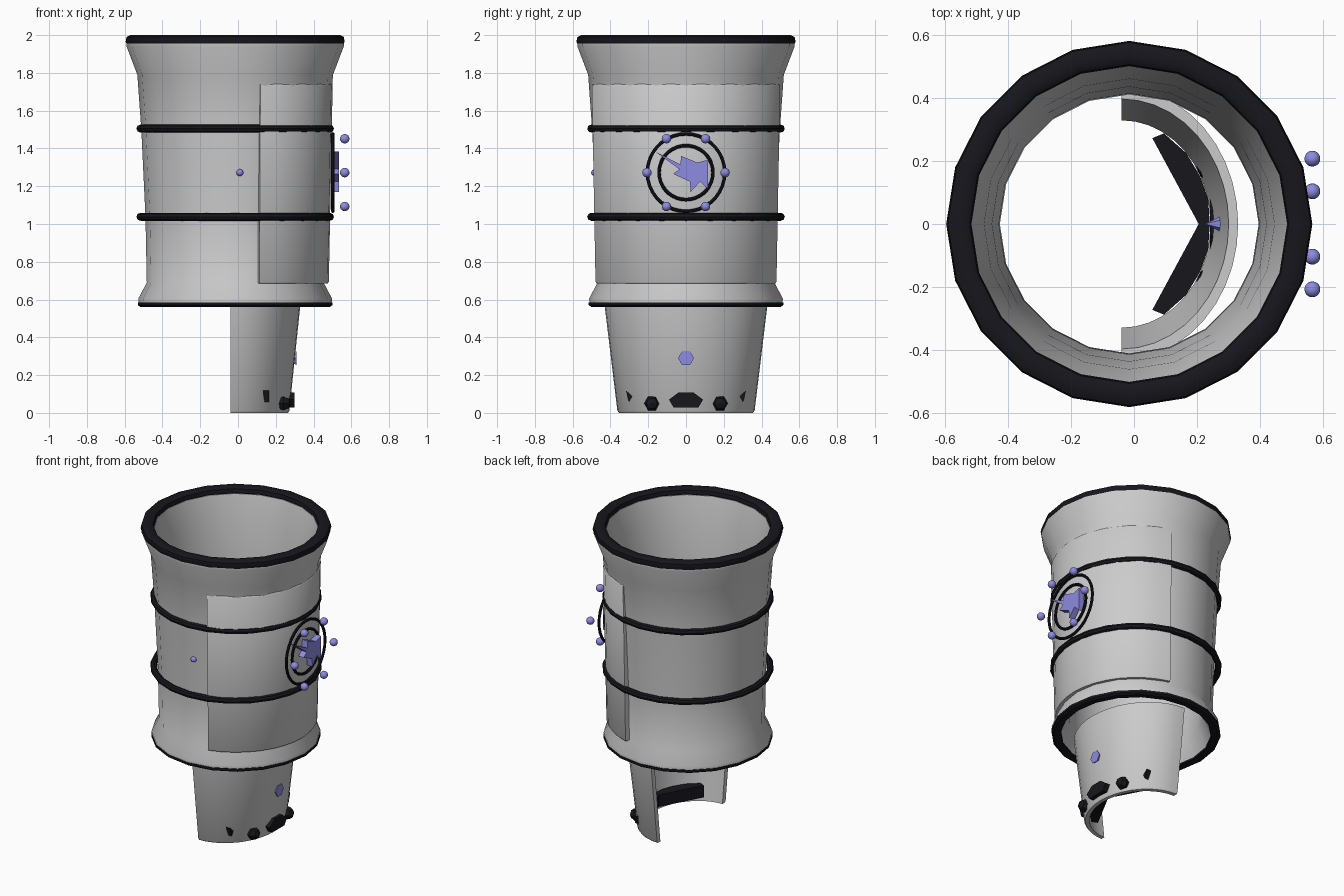
import bpy, bmesh
from math import pi, sin, cos, radians, sqrt
from mathutils import Vector, Matrix

if "Cube" in bpy.data.objects:
    bpy.data.objects.remove(bpy.data.objects["Cube"])

CX = -0.015  # axis of the main tube


def material(name, rgb):
    m = bpy.data.materials.new(name)
    m.diffuse_color = (*rgb, 1)
    m.use_nodes = True
    m.node_tree.nodes["Principled BSDF"].inputs["Base Color"].default_value = m.diffuse_color
    return m


BLACK = material("black", (0.008, 0.008, 0.012))
VIOLET = material("violet", (0.27, 0.26, 0.75))


def finish(name, bm, mat=None, smooth=None):
    bmesh.ops.recalc_face_normals(bm, faces=bm.faces)
    me = bpy.data.meshes.new(name)
    bm.to_mesh(me)
    bm.free()
    ob = bpy.data.objects.new(name, me)
    bpy.context.collection.objects.link(ob)
    if mat:
        me.materials.append(mat)
    if smooth:
        bpy.ops.object.select_all(action='DESELECT')
        ob.select_set(True)
        bpy.context.view_layer.objects.active = ob
        bpy.ops.object.shade_smooth_by_angle(angle=radians(smooth))
    return ob


def lathe(name, profile, n, mat=None, cx=CX, arc=None, ys=1.0, smooth=40):
    """Sweep a closed (radius, z) profile round z; arc=(start, end) in degrees leaves it open."""
    bm = bmesh.new()
    a0, a1 = arc or (0, 360)
    rows = []
    for i in range(n + 1 if arc else n):
        a = radians(a0 + (a1 - a0) * i / n)
        rows.append([bm.verts.new((cx + r * cos(a), ys * r * sin(a), z)) for r, z in profile])
    k = len(profile)
    for i in range(n):
        p, q = rows[i], rows[(i + 1) % len(rows)]
        for j in range(k):
            bm.faces.new((p[j], q[j], q[(j + 1) % k], p[(j + 1) % k]))
    if arc:
        bm.faces.new(rows[0])
        bm.faces.new(rows[-1])
    return finish(name, bm, mat, smooth)


def circle(r, z, rad, k=8):
    return [(r + rad * cos(2 * pi * i / k), z + rad * sin(2 * pi * i / k)) for i in range(k)]


def prism(name, pts, axis, lo, hi, mat):
    """Extrude a polygon along x (points are y,z) or z (points are x,y)."""
    bm = bmesh.new()
    place = (lambda p, h: (h, p[0], p[1])) if axis == 'x' else (lambda p, h: (p[0], p[1], h))
    a = [bm.verts.new(place(p, lo)) for p in pts]
    b = [bm.verts.new(place(p, hi)) for p in pts]
    bm.faces.new(a)
    bm.faces.new(b)
    for i in range(len(pts)):
        j = (i + 1) % len(pts)
        bm.faces.new((a[i], a[j], b[j], b[i]))
    return finish(name, bm, mat)


def ball(name, pos, r, mat, seg=16, rings=10, smooth=60):
    bm = bmesh.new()
    bmesh.ops.create_uvsphere(bm, u_segments=seg, v_segments=rings, radius=r,
                              matrix=Matrix.Translation(pos) @ Matrix.Rotation(pi / 2, 4, 'Y'))
    return finish(name, bm, mat, smooth)


# Main tube: outer wall up, inner wall down
outer = [(0.51, 0.575), (0.513, 0.605), (0.468, 0.69), (0.475, 1.04), (0.497, 1.5), (0.518, 1.79), (0.575, 1.94),
         (0.575, 1.96)]
inner = [(0.5, 1.96), (0.46, 1.79), (0.435, 1.5), (0.413, 1.04), (0.41, 0.69), (0.455, 0.575)]
lathe("tube_body", outer + inner, 20)

# Black rims and bands
lathe("top_rim", [(0.5, 1.965), (0.515, 1.945), (0.57, 1.945), (0.58, 1.965), (0.575, 1.99), (0.555, 2.0),
                  (0.52, 2.0), (0.505, 1.99)], 20, BLACK)
lathe("bottom_rim", [(0.452, 0.585), (0.458, 0.565), (0.5, 0.56), (0.515, 0.57), (0.515, 0.585)], 20, BLACK)
for name, z in (("upper_band", 1.505), ("lower_band", 1.038)):
    lathe(name, circle(0.502, z, 0.021), 24, BLACK)

# Curved cover plate on the right-hand side
lathe("cover_plate", [(0.46, 0.69), (0.49, 0.685), (0.496, 0.695), (0.516, 1.73), (0.51, 1.74), (0.48, 1.74)],
      16, arc=(-75, 75))

# Lower half shield
lathe("lower_shield", [(0.282, 0.0), (0.305, 0.0), (0.312, 0.012), (0.37, 0.57), (0.34, 0.57)],
      20, cx=-0.04, arc=(-90, 90), ys=1.165)

# Round emblem: two rings, six beads and a zigzag inlay
for name, r in (("emblem_outer_ring", 0.205), ("emblem_inner_ring", 0.143)):
    ring = lathe(name, circle(r, 0, 0.009), 36, BLACK, cx=0)
    ring.data.transform(Matrix.Translation((0.502, 0, 1.272)) @ Matrix.Rotation(pi / 2, 4, 'Y'))
for i in range(6):
    a = i * pi / 3
    ball(f"emblem_bead_{i}", (0.565, 0.207 * cos(a), 1.272 + 0.207 * sin(a)), 0.025, VIOLET)
prism("zigzag_inlay", [(-0.165, 1.385), (-0.03, 1.315), (-0.025, 1.36), (0.06, 1.325), (0.118, 1.34), (0.115, 1.185),
                       (0.075, 1.225), (0.025, 1.17), (0.02, 1.225), (-0.068, 1.265), (-0.035, 1.29)],
      'x', 0.495, 0.535, VIOLET)

# Small stud on the front and gem on the shield
ball("front_stud", (0.01, -0.484, 1.272), 0.019, VIOLET, 8, 6)
bm = bmesh.new()
bmesh.ops.create_cone(bm, cap_ends=True, segments=6, radius1=0.0, radius2=0.042, depth=0.085,
                      matrix=Matrix.Translation((0.2675, 0, 0.29)) @ Matrix.Rotation(pi / 2, 4, 'Y'))
finish("shield_gem", bm, VIOLET)

# Black foot details, mirrored in y
for side, s in (("left", 1), ("right", -1)):
    ball(f"foot_knob_{side}", (0.24, s * 0.18, 0.05), 0.042, BLACK, 6, 4, None)
    prism(f"foot_bar_{side}", [(x, s * y) for x, y in ((0.205, 0), (0.058, 0.272), (0.095, 0.287), (0.165, 0.225),
                                                      (0.21, 0.15), (0.235, 0.08), (0.24, 0))],
          'z', 0.04, 0.12, BLACK)
    prism(f"foot_spike_{side}", [(s * y, z) for y, z in ((0.318, 0.118), (0.285, 0.088), (0.302, 0.058))],
          'x', 0.12, 0.165, BLACK)
prism("foot_toe", [(-0.09, 0.07), (-0.065, 0.028), (0.065, 0.028), (0.09, 0.07), (0.04, 0.108), (-0.04, 0.108)],
      'x', 0.24, 0.3, BLACK)
